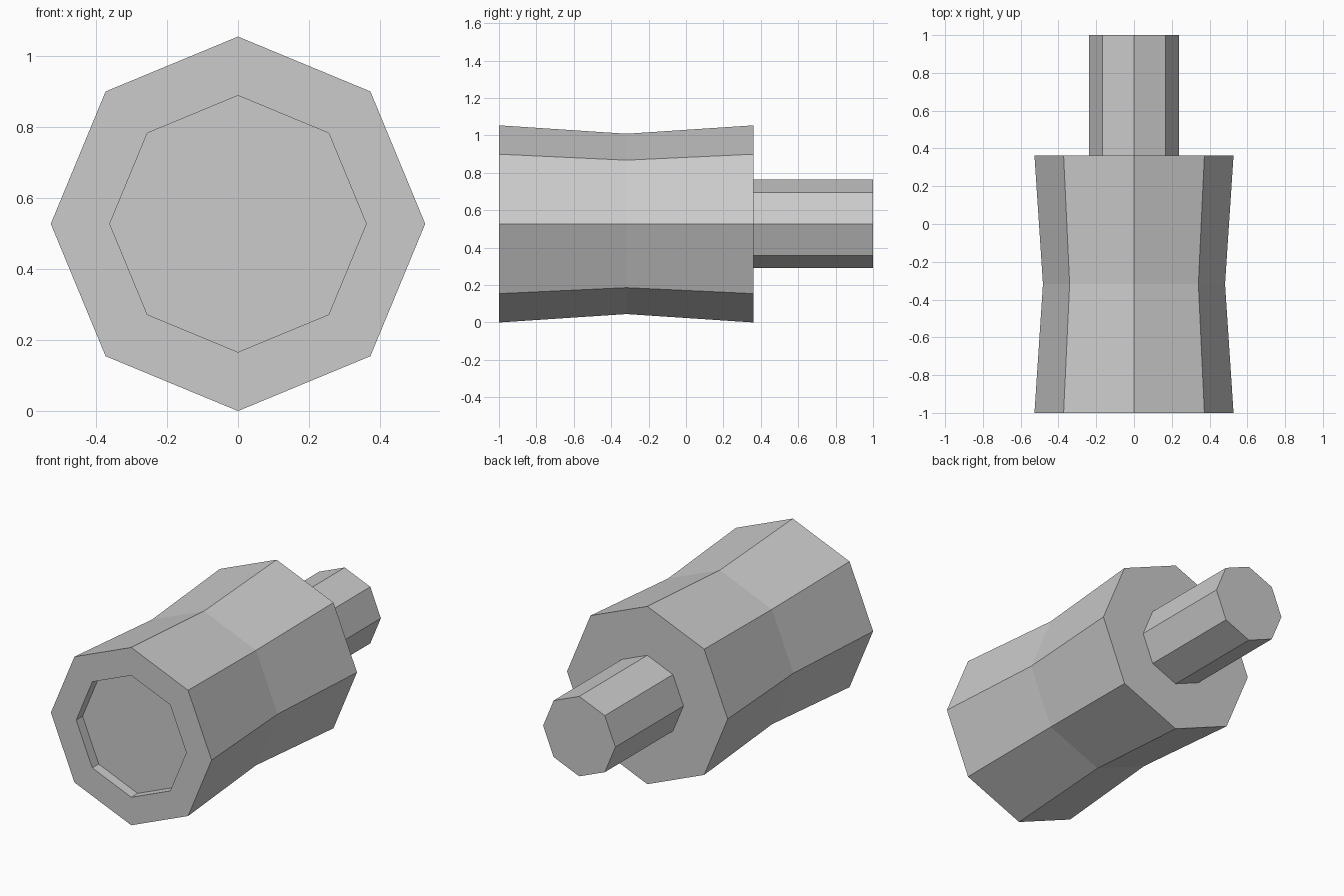
import bpy
import bmesh
from math import cos, sin, tau

SIDES = 8
AXIS_Z = 0.527

cube = bpy.data.objects.get("Cube")
if cube:
    bpy.data.objects.remove(cube, do_unlink=True)

grey = bpy.data.materials.new("light_grey")
grey.use_nodes = True
colour = (0.6, 0.6, 0.6, 1)
grey.diffuse_color = colour
grey.node_tree.nodes["Principled BSDF"].inputs["Base Color"].default_value = colour


def lathe(name, profile):
    """Octagonal solid along y from (y, radius) pairs, capped at both ends."""
    bm = bmesh.new()
    rings = []
    for y, r in profile:
        angles = [tau * i / SIDES for i in range(SIDES)]
        rings.append([bm.verts.new((r * sin(a), y, r * cos(a))) for a in angles])
    for a, b in zip(rings, rings[1:]):
        for i in range(SIDES):
            j = (i + 1) % SIDES
            bm.faces.new((a[i], a[j], b[j], b[i]))
    bm.faces.new(rings[0])
    bm.faces.new(rings[-1])
    bmesh.ops.recalc_face_normals(bm, faces=bm.faces)
    mesh = bpy.data.meshes.new(name)
    bm.to_mesh(mesh)
    bm.free()
    mesh.materials.append(grey)
    obj = bpy.data.objects.new(name, mesh)
    obj.location.z = AXIS_Z
    bpy.context.collection.objects.link(obj)
    return obj


# Waisted body with a shallow recess in its front face
lathe("body", [(-0.94, 0.361), (-1, 0.361), (-1, 0.527),
               (-0.318, 0.482), (0.362, 0.527)])

# Narrow shaft at the back
lathe("shaft", [(0.362, 0.237), (1, 0.237)])
